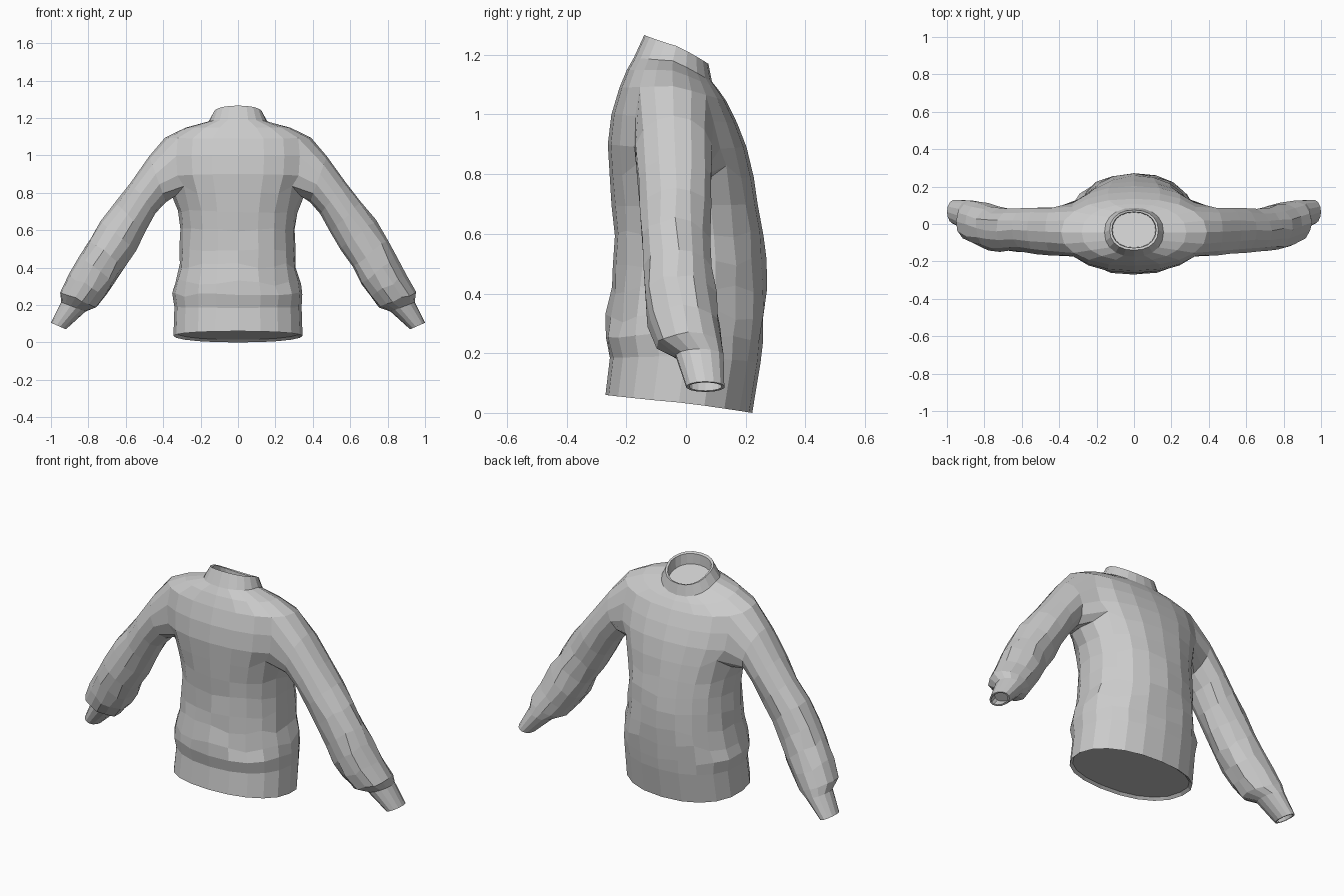
import bpy, bmesh, math, random

random.seed(4)
SEG = 20          # sides of the torso
ARM = 14          # sides of a sleeve (matches the armhole loop)

# Torso rings: half width, side z, front y, front z, back y, back z, wrinkle
TORSO = [
    (.330, .050, -.255, .072, .205, .015, 0),    # recessed underside
    (.345, .035, -.270, .060, .222, .000, 0),    # hem edge
    (.340, .190, -.255, .185, .250, .170, 0),
    (.347, .260, -.270, .250, .260, .240, .006),
    (.328, .330, -.264, .320, .265, .330, .010),
    (.312, .410, -.252, .410, .268, .420, .008),
    (.310, .500, -.242, .500, .265, .510, .007),
    (.306, .600, -.240, .600, .256, .600, .006),
    (.318, .700, -.247, .700, .243, .690, .004),
    (.350, .775, -.256, .800, .227, .790, 0),    # armpit
    (.392, .880, -.262, .900, .203, .890, 0),
    (.400, .990, -.250, 1.00, .172, .970, 0),
    (.390, 1.095, -.223, 1.09, .135, 1.045, 0),  # shoulder tip
    (.280, 1.148, -.198, 1.15, .107, 1.085, 0),
    (.158, 1.180, -.175, 1.19, .087, 1.110, 0),  # collar base
    (.130, 1.230, -.140, 1.266, .075, 1.170, 0), # collar top
    (.118, 1.228, -.128, 1.258, .064, 1.168, 0),
    (.115, 1.165, -.126, 1.200, .062, 1.118, 0), # inside the collar
]
ROW0, ROW1, HALF = 9, 12, 2   # armhole rows and half width in faces

# Sleeve sections: outer x, z, inner x, z, front y, back y, wrinkle
SLEEVE = [
    (.475, .995, .385, .750, -.172, .090, 0),
    (.575, .855, .440, .690, -.162, .088, .003),
    (.655, .750, .495, .590, -.152, .082, .006),
    (.735, .650, .550, .495, -.148, .080, .007),
    (.795, .550, .610, .400, -.148, .088, .008),
    (.845, .460, .660, .315, -.145, .100, .009),
    (.900, .360, .705, .245, -.128, .115, .009),
    (.950, .268, .755, .188, -.100, .125, .005),
    (.945, .215, .815, .165, -.035, .128, 0),    # cuff start
    (1.00, .105, .920, .070, .000, .130, 0),     # cuff end
    (.992, .102, .928, .074, .010, .120, 0),
    (.970, .135, .900, .105, .010, .120, 0),     # inside the cuff
]

bm = bmesh.new()


def jit(a):
    return random.uniform(-a, a)


def power(v, p):
    return math.copysign(abs(v) ** p, v)


def skin(a, b):
    n = len(a)
    for k in range(n):
        bm.faces.new((a[k], a[(k + 1) % n], b[(k + 1) % n], b[k]))


# Torso, hem and collar
rows = []
for i, (w, zs, yf, zf, yb, zb, wr) in enumerate(TORSO):
    ring = []
    for j in range(SEG):
        t = 2 * math.pi * j / SEG
        c, s = math.cos(t), math.sin(t)
        grow = 1 + jit(wr) * 3
        c2, s2 = power(c, .9), power(s, .9)   # slightly squared section
        y = (yf + yb) / 2 + s2 * (yb - yf) / 2 * grow
        z = zs + ((zb - zs) * s if s > 0 else (zs - zf) * s) + jit(wr) * 2
        if i == ROW0 and j in (2, 8, 12, 18):
            z += .045                         # round off the armpit corners
        ring.append(bm.verts.new((w * c2 * grow, y, z)))
    rows.append(ring)


def in_armhole(i, j):
    side = j if j < SEG // 4 else j - SEG
    other = j - SEG // 2
    return ROW0 <= i < ROW1 and (-HALF <= side < HALF or -HALF <= other < HALF)


for i in range(len(rows) - 1):
    for j in range(SEG):
        if not in_armhole(i, j):
            k = (j + 1) % SEG
            bm.faces.new((rows[i][j], rows[i][k], rows[i + 1][k], rows[i + 1][j]))
bm.faces.new(rows[0][::-1])   # closed underside
bm.faces.new(rows[-1])        # floor of the neck opening

# Sleeves and cuffs, grown out of the armholes
loop = [(ROW0, j) for j in range(-HALF, HALF + 1)]
loop += [(i, HALF) for i in range(ROW0 + 1, ROW1)]
loop += [(ROW1, j) for j in range(HALF, -HALF - 1, -1)]
loop += [(i, -HALF) for i in range(ROW1 - 1, ROW0, -1)]
for side in (1, -1):
    prev = [rows[i][(j if side > 0 else SEG // 2 - j) % SEG] for i, j in loop]
    for xo, zo, xi, zi, yf, yb, wr in SLEEVE:
        ring = []
        for k in range(ARM):
            a = 2 * math.pi * (k - HALF) / ARM
            u, v = -math.cos(a), math.sin(a)
            x = (xo + xi) / 2 + u * (xo - xi) / 2 + jit(wr)
            z = (zo + zi) / 2 + u * (zo - zi) / 2 + jit(wr)
            y = (yf + yb) / 2 + v * (yb - yf) / 2 + jit(wr)
            ring.append(bm.verts.new((side * x, y, z)))
        skin(prev, ring)
        prev = ring
    bm.faces.new(prev)        # end of the cuff opening

bmesh.ops.recalc_face_normals(bm, faces=bm.faces[:])
mesh = bpy.data.meshes.new("sweater")
bm.to_mesh(mesh)
bm.free()
sweater = bpy.data.objects.new("sweater", mesh)
bpy.context.collection.objects.link(sweater)
